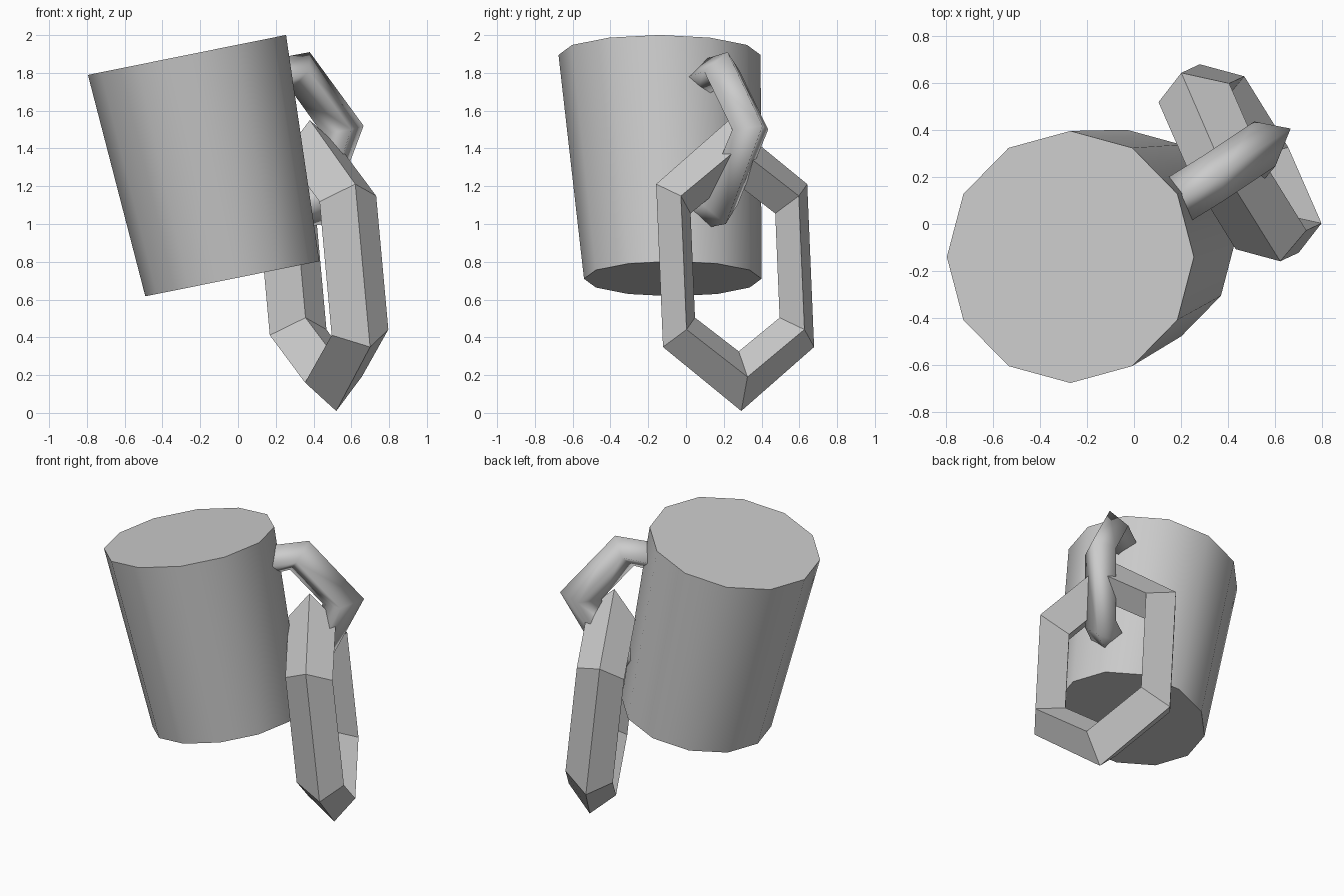
import bpy, bmesh
from math import cos, sin, pi, radians
from mathutils import Vector as V

cube = bpy.data.objects.get("Cube")
if cube:
    bpy.data.objects.remove(cube)

grey = bpy.data.materials.new("plain_grey")
grey.use_nodes = True
grey.diffuse_color = (0.6, 0.6, 0.6, 1)
grey.node_tree.nodes["Principled BSDF"].inputs["Base Color"].default_value = (0.6, 0.6, 0.6, 1)


def loft(name, rings, closed=False, smooth_angle=None):
    """Skin a list of point rings, either joined in a loop or capped."""
    bm = bmesh.new()
    loops = [[bm.verts.new(p) for p in ring] for ring in rings]
    pairs = list(zip(loops, loops[1:]))
    if closed:
        pairs.append((loops[-1], loops[0]))
    else:
        bm.faces.new(loops[0])
        bm.faces.new(loops[-1])
    for a, b in pairs:
        for i in range(len(a)):
            j = (i + 1) % len(a)
            bm.faces.new((a[i], a[j], b[j], b[i]))
    bmesh.ops.recalc_face_normals(bm, faces=bm.faces)
    mesh = bpy.data.meshes.new(name)
    bm.to_mesh(mesh)
    bm.free()
    mesh.materials.append(grey)
    obj = bpy.data.objects.new(name, mesh)
    bpy.context.collection.objects.link(obj)
    if smooth_angle:
        bpy.ops.object.select_all(action="DESELECT")
        obj.select_set(True)
        bpy.context.view_layer.objects.active = obj
        bpy.ops.object.shade_smooth_by_angle(angle=radians(smooth_angle))
    return obj


# Tilted, slightly tapered twelve-sided body
def disc(centre, radius, tilt=radians(11.4)):
    across = V((cos(tilt), 0, sin(tilt))) * radius
    along = V((0, radius, 0))
    return [V(centre) + across * cos(a * pi / 6) + along * sin(a * pi / 6) for a in range(12)]


loft("mug_body", [disc((-0.03, -0.07, 0.71), 0.47),
                  disc((-0.27, -0.14, 1.895), 0.535)], smooth_angle=40)

# Smooth handle with a four-sided section: node centre and outward offset
side = V((-0.045, 0.095, 0))
handle_nodes = [((0.08, 0.035, 1.75), (-0.02, -0.01, 0.1)),
                ((0.33, 0.19, 1.81), (0.05, 0.03, 0.1)),
                ((0.555, 0.34, 1.5), (0.11, 0.065, 0.02)),
                ((0.42, 0.18, 1.105), (0.05, 0.03, -0.105)),
                ((0.2, 0.04, 1.065), (-0.02, -0.01, -0.1))]
loft("handle", [[V(c) + V(o), V(c) + side, V(c) - V(o), V(c) - side]
                for c, o in handle_nodes], smooth_angle=120)

# Flat-faced hexagonal link hanging through the handle
centre = V((0.45, 0.26, 0.78))
wide = V((0.21, -0.4, 0))
tall = V((-0.07, -0.0325, 0.77))
thick = V((0.15, 0.04, 0.015))


def link_ring(u, w):
    mid, inner = (0.785, 0.59) if u == 0 else (0.82, 0.64)

    def at(su, sw, n):
        return centre + wide * u * su + tall * w * sw + thick * n
    return [at(1, 1, 0), at(0.78, mid, 1), at(0.56, inner, 0), at(0.78, mid, -1)]


corners = [(0, 1), (1, 0.56), (1, -0.56), (0, -1), (-1, -0.56), (-1, 0.56)]
loft("hanging_link", [link_ring(u, w) for u, w in corners], closed=True)
